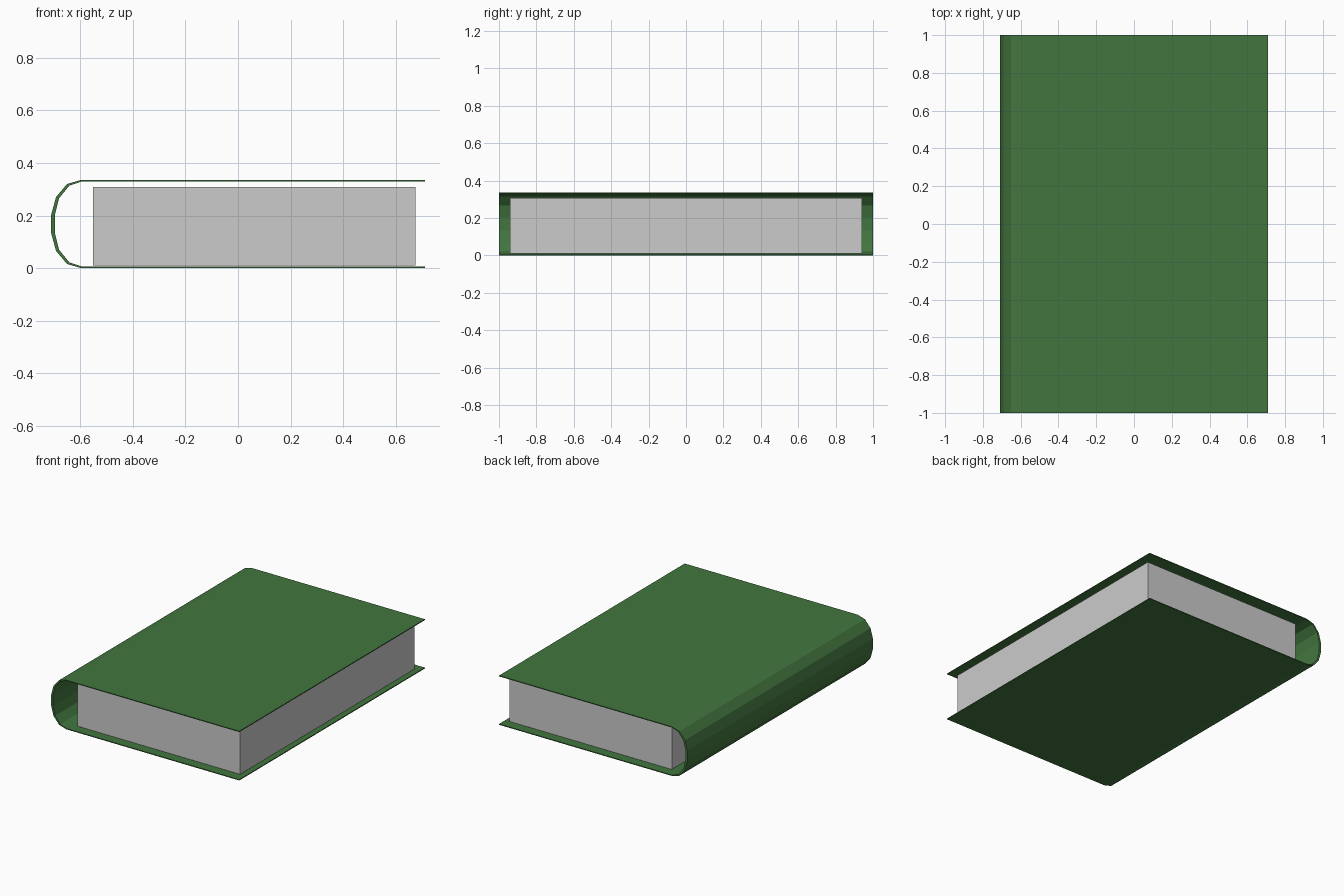
import bpy, bmesh

if "Cube" in bpy.data.objects:
    bpy.data.objects.remove(bpy.data.objects["Cube"])

H = 0.336   # overall height
Y = 1.0     # half length of cover


def make_object(name, bm):
    bmesh.ops.recalc_face_normals(bm, faces=bm.faces)
    me = bpy.data.meshes.new(name)
    bm.to_mesh(me)
    bm.free()
    ob = bpy.data.objects.new(name, me)
    bpy.context.collection.objects.link(ob)
    return ob


def mirrored(lower):
    # complete a lower half profile with its upper half
    return lower + [(x, H - z) for x, z in reversed(lower)]


# Cover: one folded sheet, thin boards with a thicker rounded spine
outer = mirrored([(0.71, 0.0), (-0.595, 0.0), (-0.65, 0.016), (-0.692, 0.066), (-0.71, 0.132)])
inner = mirrored([(0.71, 0.006), (-0.592, 0.006), (-0.641, 0.022), (-0.68, 0.07), (-0.696, 0.134)])
bm = bmesh.new()
rings = []
for y in (-Y, Y):
    rings.append([[bm.verts.new((x, y, z)) for x, z in prof] for prof in (outer, inner)])
(fo, fi), (bo, bi) = rings
n = len(outer)
for i in range(n - 1):
    j = i + 1
    bm.faces.new((fo[i], fo[j], bo[j], bo[i]))   # outside
    bm.faces.new((fi[i], bi[i], bi[j], fi[j]))   # inside
    bm.faces.new((fo[i], fi[i], fi[j], fo[j]))   # front rim
    bm.faces.new((bo[i], bo[j], bi[j], bi[i]))   # back rim
for i in (0, n - 1):
    bm.faces.new((fo[i], bo[i], bi[i], fi[i]))   # open edges
cover = make_object("cover", bm)
mat = bpy.data.materials.new("green_cover")
mat.diffuse_color = (0.055, 0.18, 0.05, 1)
mat.use_nodes = True
mat.node_tree.nodes["Principled BSDF"].inputs["Base Color"].default_value = mat.diffuse_color
cover.data.materials.append(mat)

# Page block
bm = bmesh.new()
bmesh.ops.create_cube(bm, size=1)
bmesh.ops.scale(bm, vec=(1.225, 1.88, 0.298), verts=bm.verts)
bmesh.ops.translate(bm, vec=(0.0615, 0, 0.159), verts=bm.verts)
make_object("pages", bm)
